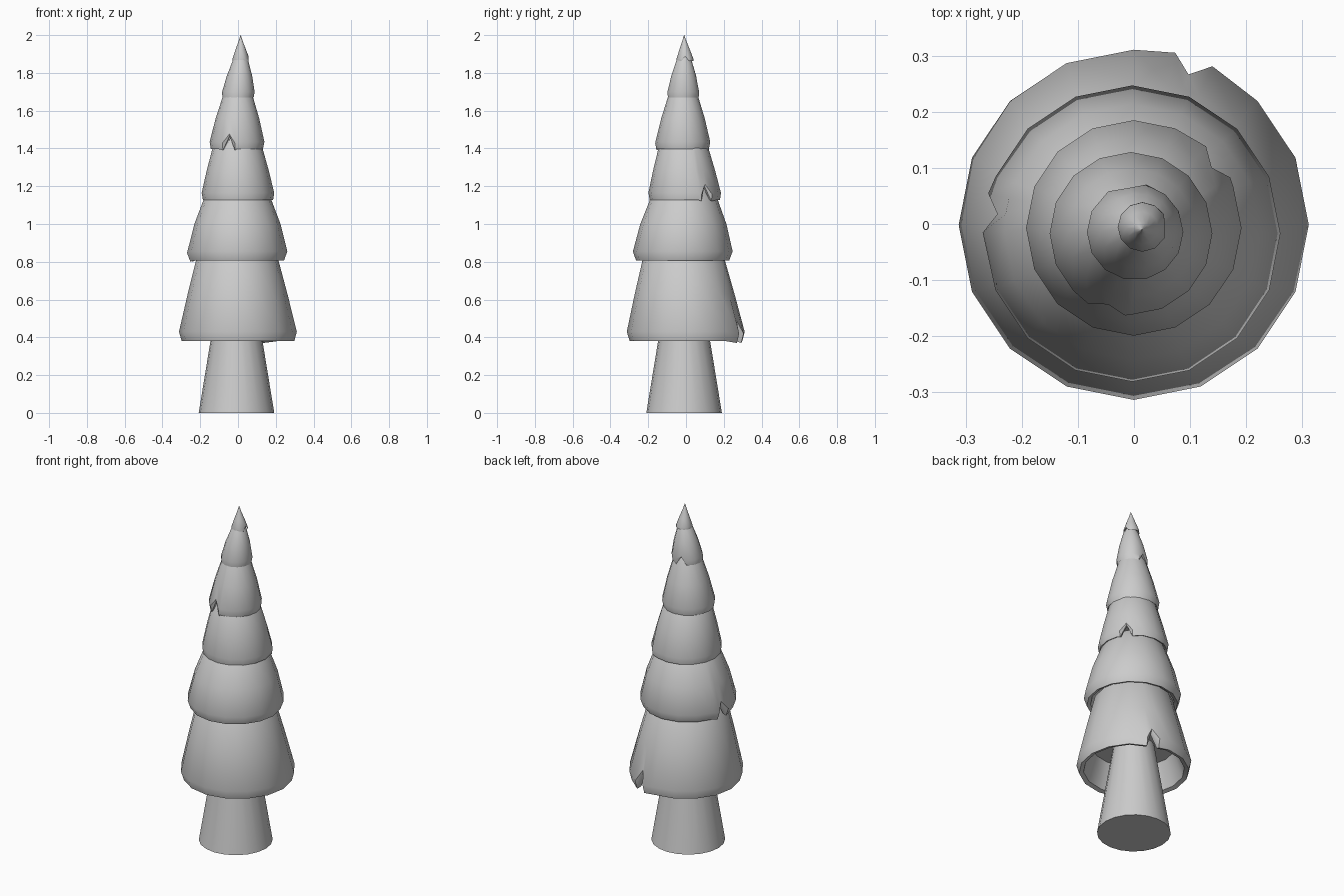
import bpy, bmesh, math

if "Cube" in bpy.data.objects:
    bpy.data.objects.remove(bpy.data.objects["Cube"])


def finish(name, bm, angle=38):
    bmesh.ops.remove_doubles(bm, verts=bm.verts, dist=1e-5)
    bmesh.ops.recalc_face_normals(bm, faces=bm.faces)
    me = bpy.data.meshes.new(name)
    bm.to_mesh(me)
    bm.free()
    ob = bpy.data.objects.new(name, me)
    bpy.context.collection.objects.link(ob)
    bpy.ops.object.select_all(action='DESELECT')
    ob.select_set(True)
    bpy.context.view_layer.objects.active = ob
    bpy.ops.object.shade_smooth_by_angle(angle=math.radians(angle))
    return ob


def tier(name, centre, outer, hem, top, notch_deg, notch_h, sides=16, inner_rise=0.1):
    """outer: (radius, z) from the top down to the widest ring; hem: (radius, z);
    top: (x, y, radius, z) of the hidden upper end, or the tip."""
    rw = outer[-1][0]
    a0 = math.radians(notch_deg)
    da = min(0.035 / rw, 0.5)
    # regular columns, leaving room for the notch
    cols = []
    for i in range(sides):
        a = math.tau * i / sides
        d = (a - a0 + math.pi) % math.tau - math.pi
        if abs(d) > da * 1.3:
            cols.append((a % math.tau, 0))
    cols += [((a0 - da) % math.tau, 1), (a0 % math.tau, 2), ((a0 + da) % math.tau, 1)]
    cols.sort()
    bm = bmesh.new()
    grid = []
    for a, kind in cols:
        rows = [(top[2], top[3])] + list(outer)
        rows += [hem, (hem[0] * 0.92, hem[1] + 0.008),
                 (hem[0] * 0.76, hem[1] + inner_rise)]
        n = len(outer)
        column = []
        for j, (r, z) in enumerate(rows):
            if kind == 2 and j >= n and j < len(rows) - 1:
                # the split in the hem rises and sinks inward
                z = hem[1] + notch_h * (1.1 if j == n else 0.97)
                r = rw * (0.92 if j == n else 0.89 if j == n + 1 else 0.82)
            elif kind == 1 and n <= j < len(rows) - 1:
                z -= notch_h * 0.1
                r *= 1.01
            f = (top[3] - z) / (top[3] - hem[1])
            x = top[0] + (centre[0] - top[0]) * f
            y = top[1] + (centre[1] - top[1]) * f
            column.append(bm.verts.new((x + r * math.cos(a), y + r * math.sin(a), z)))
        grid.append(column)
    for i, c in enumerate(grid):
        d = grid[(i + 1) % len(grid)]
        for j in range(len(c) - 1):
            bm.faces.new((c[j], c[j + 1], d[j + 1], d[j]))
    # inner ceiling
    bm.faces.new([c[-1] for c in grid])
    if top[2] > 0.002:
        bm.faces.new([c[0] for c in grid])
    return finish(name, bm)


# Trunk
bm = bmesh.new()
bmesh.ops.create_cone(bm, cap_ends=True, segments=20, radius1=0.2, radius2=0.11, depth=0.55)
for v in bm.verts:
    v.co.z += 0.275
    v.co.x -= 0.008
    v.co.y -= 0.01
finish("trunk", bm)

# Foliage skirts, bottom to top
tier("foliage_1", (0, 0), [(0.215, 0.82), (0.264, 0.63), (0.312, 0.43)],
     (0.298, 0.38), (-0.005, -0.015, 0.15, 0.9), 70, 0.10, inner_rise=0.16)
tier("foliage_2", (-0.003, -0.018), [(0.175, 1.14), (0.228, 1.0), (0.264, 0.855)],
     (0.247, 0.808), (-0.003, -0.01, 0.12, 1.2), 172, 0.08)
tier("foliage_3", (0, -0.006), [(0.130, 1.41), (0.165, 1.28), (0.192, 1.165)],
     (0.186, 1.128), (-0.003, -0.015, 0.09, 1.46), 38, 0.075)
tier("foliage_4", (-0.006, -0.017), [(0.078, 1.68), (0.115, 1.56), (0.145, 1.435)],
     (0.138, 1.397), (0, -0.015, 0.05, 1.73), 252, 0.072, inner_rise=0.06)
tier("foliage_5", (0, -0.015), [(0.041, 1.865), (0.067, 1.785), (0.086, 1.70)],
     (0.083, 1.67), (0.015, -0.01, 0.025, 1.89), 100, 0.045, sides=14, inner_rise=0.04)
tier("foliage_tip", (0.015, -0.005), [(0.012, 1.965), (0.029, 1.92), (0.044, 1.876)],
     (0.044, 1.864), (0.014, -0.01, 0.0005, 2.0), 2, 0.024, sides=12, inner_rise=0.02)
